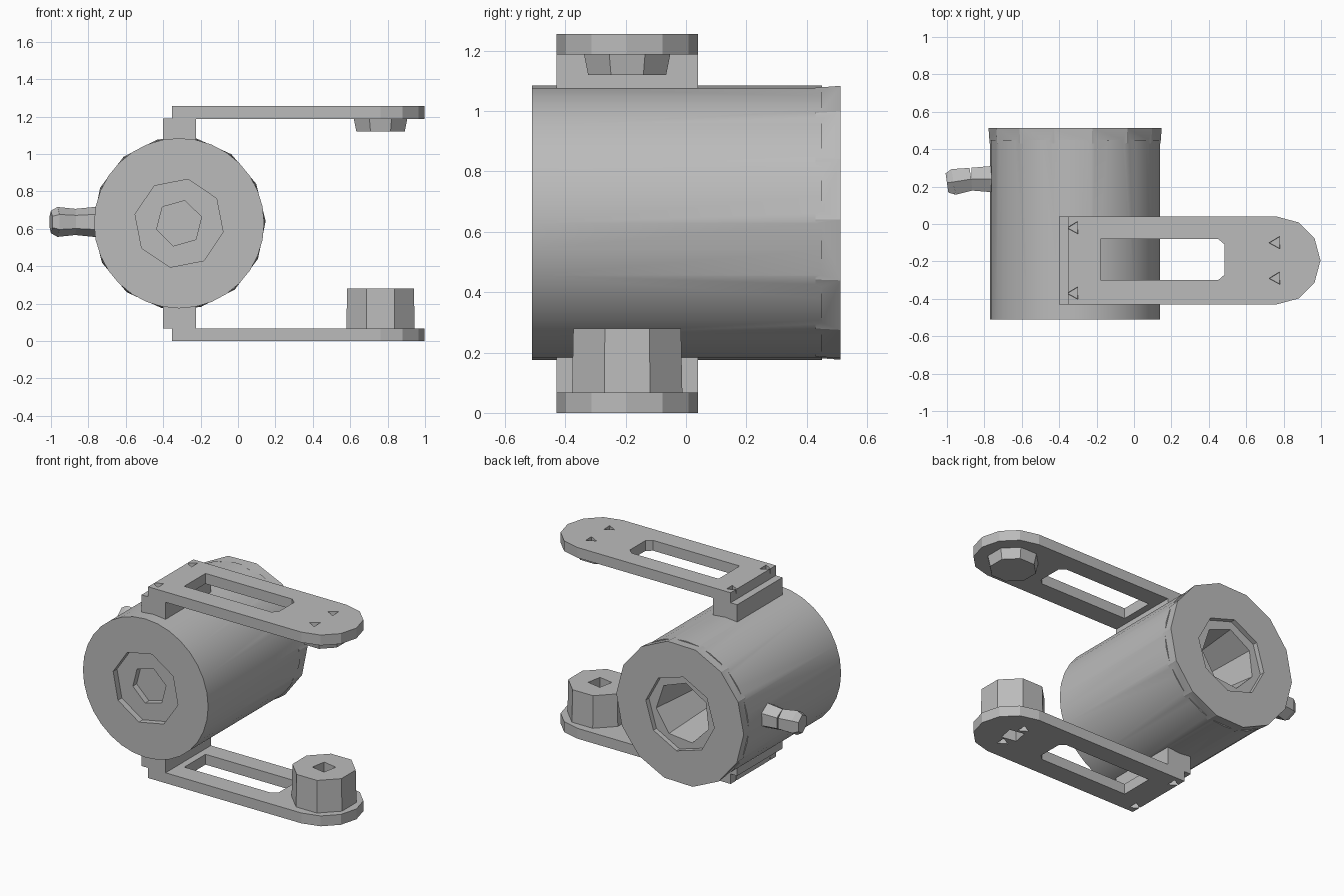
import bpy, bmesh, math
from mathutils import Matrix, Vector

if "Cube" in bpy.data.objects:
    bpy.data.objects.remove(bpy.data.objects["Cube"], do_unlink=True)

grey = bpy.data.materials.new("plain_grey")
grey.use_nodes = True
grey.diffuse_color = (0.5, 0.5, 0.5, 1)
grey.node_tree.nodes["Principled BSDF"].inputs["Base Color"].default_value = (0.5, 0.5, 0.5, 1)

AXIS_X, AXIS_Z = -0.315, 0.63      # barrel centre line
TIP_X, ARM_Y = 0.762, -0.195       # centre of the rounded arm ends
MID_Z = 0.628                      # mirror height between the arms


def finish(name, bm):
    bmesh.ops.recalc_face_normals(bm, faces=bm.faces)
    mesh = bpy.data.meshes.new(name)
    bm.to_mesh(mesh)
    bm.free()
    mesh.materials.append(grey)
    obj = bpy.data.objects.new(name, mesh)
    bpy.context.collection.objects.link(obj)
    return obj


def prism(name, start, end, r1, r2, sides, turn=0.0):
    """Straight or tapered prism between two points."""
    start, end = Vector(start), Vector(end)
    d = end - start
    mat = (Matrix.Translation((start + end) / 2)
           @ d.to_track_quat("Z", "Y").to_matrix().to_4x4()
           @ Matrix.Rotation(turn, 4, "Z"))
    bm = bmesh.new()
    bmesh.ops.create_cone(bm, cap_ends=True, segments=sides, radius1=r1,
                          radius2=r2, depth=d.length, matrix=mat)
    return finish(name, bm)


def plate(name, outline, z0, z1):
    """Flat outline raised to a slab."""
    bm = bmesh.new()
    face = bm.faces.new([bm.verts.new((x, y, z0)) for x, y in outline])
    res = bmesh.ops.extrude_face_region(bm, geom=[face])
    verts = [v for v in res["geom"] if isinstance(v, bmesh.types.BMVert)]
    bmesh.ops.translate(bm, verts=verts, vec=(0, 0, z1 - z0))
    return finish(name, bm)


def rect(x0, x1, y0, y1):
    return [(x0, y0), (x1, y0), (x1, y1), (x0, y1)]


def combine(obj, others, operation="DIFFERENCE"):
    bpy.context.view_layer.objects.active = obj
    for other in others:
        other.hide_render = True
        mod = obj.modifiers.new("cut", "BOOLEAN")
        mod.operation, mod.solver, mod.object = operation, "EXACT", other
        bpy.ops.object.modifier_apply(modifier=mod.name)
        bpy.data.objects.remove(other, do_unlink=True)


def along(y):
    return (AXIS_X, y, AXIS_Z)


# Barrel with a coarser rear rim, stepped front recess and deep rear bore
barrel = prism("barrel", along(-0.51), along(0.45), 0.455, 0.455, 32)
rim = prism("rear_rim", along(0.43), along(0.512), 0.457, 0.463, 14, 0.2)
combine(barrel, [rim], "UNION")
combine(barrel, [
    prism("front_recess", along(-0.6), along(-0.47), 0.24, 0.24, 8, 0.2),
    prism("front_socket", along(-0.6), along(-0.43), 0.125, 0.125, 6, 0.25),
    prism("rear_recess", along(0.6), along(0.48), 0.25, 0.25, 8, 0.1),
    prism("rear_bore", along(0.6), along(0.0), 0.21, 0.14, 7, 0.1),
])
bpy.ops.object.select_all(action="DESELECT")
barrel.select_set(True)
bpy.ops.object.shade_smooth_by_angle(angle=math.radians(20))

# Side knob: waisted stem with a faceted head
KY, KZ = 0.24, 0.637
prism("knob_stem", (-0.72, KY, KZ), (-0.87, KY, KZ), 0.085, 0.07, 6)
prism("knob_neck", (-0.87, KY, KZ), (-0.965, KY - 0.015, KZ), 0.07, 0.08, 6)
prism("knob_cap", (-0.965, KY - 0.015, KZ), (-1.0, KY - 0.02, KZ), 0.08, 0.06, 6)

# Slotted arms and their mounting blocks, mirrored above and below
tip = [(TIP_X + 0.235 * math.cos(a), ARM_Y + 0.235 * math.sin(a))
       for a in [math.radians(-90 + 30 * i) for i in range(7)]]
outline = [(-0.352, ARM_Y - 0.235)] + tip + [(-0.352, ARM_Y + 0.235)]
slot = [(-0.18, -0.30), (0.45, -0.30), (0.485, -0.27),
        (0.485, -0.11), (0.45, -0.08), (-0.18, -0.08)]
arms = {}
for name, side in (("lower", -1), ("upper", 1)):
    def level(h):
        """Height measured inward from the outer face of the arm."""
        return MID_Z + side * (MID_Z - h)

    arm = plate(name + "_arm", outline, level(0), level(0.068))
    cutters = [plate("slot", slot, level(-0.1), level(0.2))]
    for x, y in ((-0.32, -0.02), (-0.32, -0.37), (0.76, -0.10), (0.76, -0.29)):
        cutters.append(prism("pit", (x, y, level(-0.02)), (x, y, level(0.03)),
                             0.04, 0.035, 3, 0.5))
    combine(arm, cutters)
    arms[name] = arm
    plate(name + "_mount", rect(-0.40, -0.225, -0.43, 0.04), level(0.066), level(0.2))

# Lower boss with a square through hole, upper plug
boss = prism("lower_boss", (TIP_X, ARM_Y, 0.066), (TIP_X, ARM_Y, 0.28),
             0.198, 0.193, 8, math.pi / 8)
for part in (boss, arms["lower"]):
    combine(part, [prism("bolt_hole", (TIP_X, ARM_Y, -0.1), (TIP_X, ARM_Y, 0.4),
                         0.07, 0.07, 4, 0.6)])
prism("upper_plug", (TIP_X, ARM_Y, 1.19), (TIP_X, ARM_Y, 1.12),
      0.155, 0.14, 8, math.pi / 8)
